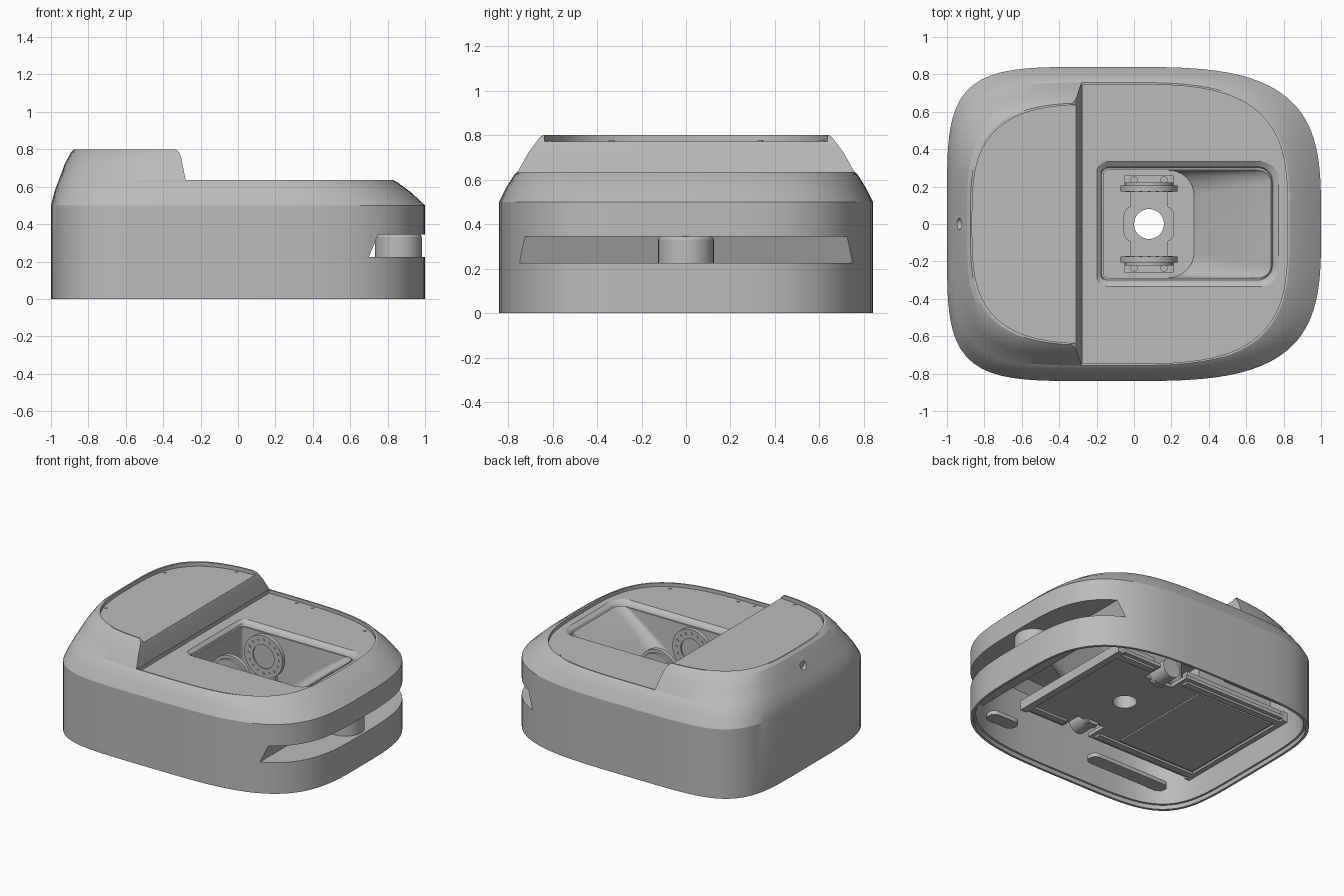
import bpy, bmesh, math
from mathutils import Matrix, Vector

cube = bpy.data.objects.get("Cube")
if cube:
    bpy.data.objects.remove(cube, do_unlink=True)

grey = bpy.data.materials.new("plain grey")
grey.use_nodes = True
grey.diffuse_color = (0.5, 0.5, 0.5, 1)
grey.node_tree.nodes["Principled BSDF"].inputs["Base Color"].default_value = (0.5, 0.5, 0.5, 1)


def finish(name, bm):
    bmesh.ops.recalc_face_normals(bm, faces=bm.faces)
    mesh = bpy.data.meshes.new(name)
    bm.to_mesh(mesh)
    bm.free()
    mesh.materials.append(grey)
    ob = bpy.data.objects.new(name, mesh)
    bpy.context.collection.objects.link(ob)
    return ob


def loft(name, rings, caps=True):
    """Skin a stack of equal-length point rings."""
    bm = bmesh.new()
    rows = [[bm.verts.new(p) for p in ring] for ring in rings]
    n = len(rows[0])
    for a, b in zip(rows, rows[1:]):
        for i in range(n):
            j = (i + 1) % n
            bm.faces.new((a[i], a[j], b[j], b[i]))
    if caps:
        bm.faces.new(rows[0])
        bm.faces.new(rows[-1])
    return finish(name, bm)


def oval(z, rear, front, half, nr=4.8, nf=3.5, lo=-9, hi=9, n=128):
    """Squared oval with separate rear and front fullness, optionally clamped in x."""
    pts = []
    for i in range(n):
        t = 2 * math.pi * (i + 0.5) / n
        c, s = math.cos(t), math.sin(t)
        length, e = (front + 0.1, nf) if c > 0 else (rear - 0.1, nr)
        r = (abs(c) ** e + abs(s) ** e) ** (-1 / e)
        pts.append((min(hi, max(lo, -0.1 + length * r * c)), half * r * s, z))
    return pts


def rounded(z, x0, x1, half, r0, r1, steps=8):
    """Rounded rectangle with its own rear and front corner radii."""
    pts = []
    corners = ((x1 - r1, half - r1, r1), (x0 + r0, half - r0, r0),
               (x0 + r0, r0 - half, r0), (x1 - r1, r1 - half, r1))
    for k, (cx, cy, r) in enumerate(corners):
        for i in range(steps + 1):
            t = math.pi / 2 * (k + i / steps)
            pts.append((cx + r * math.cos(t), cy + r * math.sin(t), z))
    return pts


def prism(name, profile, half):
    """Side profile in x and z, stretched across the width."""
    return loft(name, [[(x, y, z) for x, z in profile] for y in (-half, half)])


def box(name, x, y, z):
    return loft(name, [[(x[0], y[0], h), (x[1], y[0], h), (x[1], y[1], h), (x[0], y[1], h)] for h in z])


def cylinder(name, centre, radius, depth, axis="Z", n=40):
    bm = bmesh.new()
    turn = Vector((0, 0, 1)).rotation_difference(
        Vector([float(axis == k) for k in "XYZ"])).to_matrix().to_4x4()
    bmesh.ops.create_cone(bm, cap_ends=True, segments=n, radius1=radius, radius2=radius,
                          depth=depth, matrix=Matrix.Translation(centre) @ turn)
    return finish(name, bm)


def activate(ob):
    bpy.ops.object.select_all(action="DESELECT")
    ob.select_set(True)
    bpy.context.view_layer.objects.active = ob


def cut(ob, *cutters):
    for c in cutters:
        c.hide_render = True
        m = ob.modifiers.new("cut", "BOOLEAN")
        m.operation, m.solver, m.object = "DIFFERENCE", "EXACT", c
        activate(ob)
        bpy.ops.object.modifier_apply(modifier=m.name)
        bpy.data.objects.remove(c, do_unlink=True)


# Hollow inside, leaving a closed housing around the sensor slot
cavity = loft("cavity_cutter", [oval(-0.1, 0.983, 0.983, 0.823), oval(0.03, 0.983, 0.983, 0.823),
                                oval(0.031, 0.97, 0.97, 0.81), oval(0.5, 0.97, 0.97, 0.81),
                                oval(0.57, 0.94, 0.86, 0.75)])
cut(cavity, prism("housing_cutter", [(0.685, 0.21), (0.735, 0.36), (1.2, 0.36), (1.2, 0.21)], 1.1))

# Outer shell with sloped shoulders
shell = loft("outer_shell", [
    oval(0, 1, 1, 0.84), oval(0.5, 1, 1, 0.84), oval(0.57, 0.982, 0.925, 0.805, 4.6),
    oval(0.625, 0.963, 0.85, 0.77, 4.4, 3.4), oval(0.635, 0.958, 0.832, 0.757, 4.4, 3.4),
    oval(0.72, 0.927, 0.74, 0.71, 4, 3.4),
    oval(0.785, 0.893, 0.65, 0.663, 3.6, 3.4), oval(0.8, 0.875, 0.64, 0.649, 3.4, 3.4)])
cut(shell,
    # lower front deck behind a leaning step
    prism("step_cutter", [(-0.28, 0.635), (-0.305, 0.76), (-0.315, 0.785), (-0.34, 0.805),
                          (-0.34, 0.9), (1.2, 0.9), (1.2, 0.635)], 1.1),
    # recessed lids inside the rim
    loft("front_lid_cutter", [oval(z, 0.9, 0.822, 0.747, 4, 3.4, lo=-0.275) for z in (0.61, 0.68)]),
    loft("rear_lid_cutter", [oval(z, 0.865, 0.6, 0.64, 3.3, 3.4, hi=-0.25) for z in (0.772, 0.9)]),
    cavity,
    # wraparound sensor slot
    prism("slot_cutter", [(0.7, 0.225), (0.75, 0.345), (1.2, 0.345), (1.2, 0.225)], 1.1),
    # well opening with a rounded lip
    loft("well_cutter", [rounded(0.5, -0.175, 0.74, 0.3, 0.04, 0.08),
                         rounded(0.575, -0.175, 0.74, 0.3, 0.04, 0.08),
                         rounded(0.592, -0.18, 0.748, 0.31, 0.05, 0.09),
                         rounded(0.611, -0.2, 0.775, 0.335, 0.06, 0.1),
                         rounded(0.65, -0.2, 0.775, 0.335, 0.06, 0.1)]),
    cylinder("rear_port_cutter", (-0.96, 0, 0.7), 0.03, 0.08, "X"))

# Well walls with the front ramp, steepening toward the floor
FLOOR = 0.22
well = loft("well_walls", [rounded(0.575, -0.175, 0.74, 0.3, 0.04, 0.08),
                           rounded(0.5, -0.175, 0.635, 0.3, 0.04, 0.09),
                           rounded(0.4, -0.175, 0.515, 0.3, 0.04, 0.11),
                           rounded(FLOOR, -0.175, 0.33, 0.3, 0.04, 0.15)], caps=False)
thick = well.modifiers.new("thickness", "SOLIDIFY")
thick.thickness, thick.offset = 0.012, 1
activate(well)
bpy.ops.object.modifier_apply(modifier=thick.name)


def bore(r=0.08):
    return cylinder("bore_cutter", (0.08, 0, 0.15), r, 0.6)


floor = loft("well_floor", [rounded(z, -0.185, 0.34, 0.31, 0.04, 0.15) for z in (FLOOR - 0.02, FLOOR)])
cut(floor, bore())
mount = loft("mount_plate", [rounded(z, -0.02, 0.18, 0.26, 0.02, 0.02) for z in (FLOOR, FLOOR + 0.02)])
cut(mount, bore())
collar = loft("mount_collar", [rounded(z, -0.055, 0.215, 0.095, 0.05, 0.05) for z in (FLOOR, FLOOR + 0.021)])
cut(collar, bore())
tube = cylinder("centre_tube", (0.08, 0, 0.18), 0.09, 0.07)
cut(tube, bore())

# Facing drive flanges on bolted feet, with motors outside the well
HUB = 0.465
for side, word in ((1, "left"), (-1, "right")):
    flange = cylinder(word + "_flange", (0.08, side * 0.19, HUB), 0.152, 0.03, "Y", 48)
    cut(flange, cylinder("hub_cutter", (0.08, side * 0.17, HUB), 0.085, 0.03, "Y"))
    cylinder(word + "_flange_back", (0.08, side * 0.212, HUB), 0.13, 0.02, "Y")
    for i in range(16):
        t = math.tau * i / 16
        cylinder(word + "_flange_bolt", (0.08 + 0.12 * math.cos(t), side * 0.174, HUB + 0.12 * math.sin(t)),
                 0.009, 0.008, "Y", 10)
    box(word + "_flange_web", (0.0, 0.16), sorted((side * 0.195, side * 0.22)), (FLOOR, 0.42))
    box(word + "_flange_foot", (-0.05, 0.21), sorted((side * 0.18, side * 0.26)), (FLOOR, 0.265))
    for x in (0.0, 0.16):
        cylinder(word + "_foot_bolt", (x, side * 0.235, 0.27), 0.02, 0.02, n=16)
    cylinder(word + "_motor", (0.08, side * 0.4, 0.19), 0.07, 0.16, "Y")
    # Lid screws
    for x, y, z in ((-0.82, 0.335, 0.772), (-0.44, 0.612, 0.772), (-0.04, 0.725, 0.61),
                    (0.09, 0.722, 0.61), (0.57, 0.63, 0.61)):
        cylinder(word + "_lid_screw", (x, side * y, z), 0.011, 0.008, n=12)
    # Underside rails, brackets and wall ledges
    for x in ((-0.86, -0.06), (0.22, 0.5)):
        box(word + "_rail", x, sorted((side * 0.42, side * 0.47)), (0.13, 0.22))
    box(word + "_motor_bracket", (0.04, 0.12), sorted((side * 0.33, side * 0.36)), (0.12, 0.24))
    for x0, x1 in ((-0.84, -0.2), (0.43, 0.66)):
        ledge = loft(word + "_wall_ledge", [rounded(z, x0, x1, 0.05, 0.045, 0.045) for z in (0.13, 0.16)])
        ledge.location.y = side * 0.69

# Chassis underneath
plate = box("chassis_plate", (-0.88, 0.52), (-0.5, 0.5), (0.145, 0.17))
cut(plate, bore(), *[box("notch_cutter", (-0.03, 0.19), y, (0, 0.3)) for y in ((0.34, 0.6), (-0.6, -0.34))])
box("battery_cover", (-0.83, -0.22), (-0.4, 0.4), (0.135, 0.15))
box("battery_block", (-0.83, -0.22), (-0.4, 0.4), (0.17, 0.35))
for name, x in (("rear", (-0.89, -0.85)), ("front", (0.5, 0.55))):
    box(name + "_crossbar", x, (-0.5, 0.5), (0.13, 0.2))

# Front sensor puck standing in the slot
puck = loft("sensor_puck", [
    [(0.858 + r * math.cos(math.tau * i / 48), r * math.sin(math.tau * i / 48), z) for i in range(48)]
    for r, z in ((0.125, 0.222), (0.125, 0.33), (0.121, 0.34), (0.112, 0.346))])

# Smooth curved walls, keep hard edges
for ob in list(bpy.context.collection.objects):
    if ob.type == "MESH" and ob.data.materials and ob.data.materials[0] == grey:
        activate(ob)
        bpy.ops.object.shade_smooth_by_angle(angle=math.radians(20))
bpy.ops.object.select_all(action="DESELECT")
